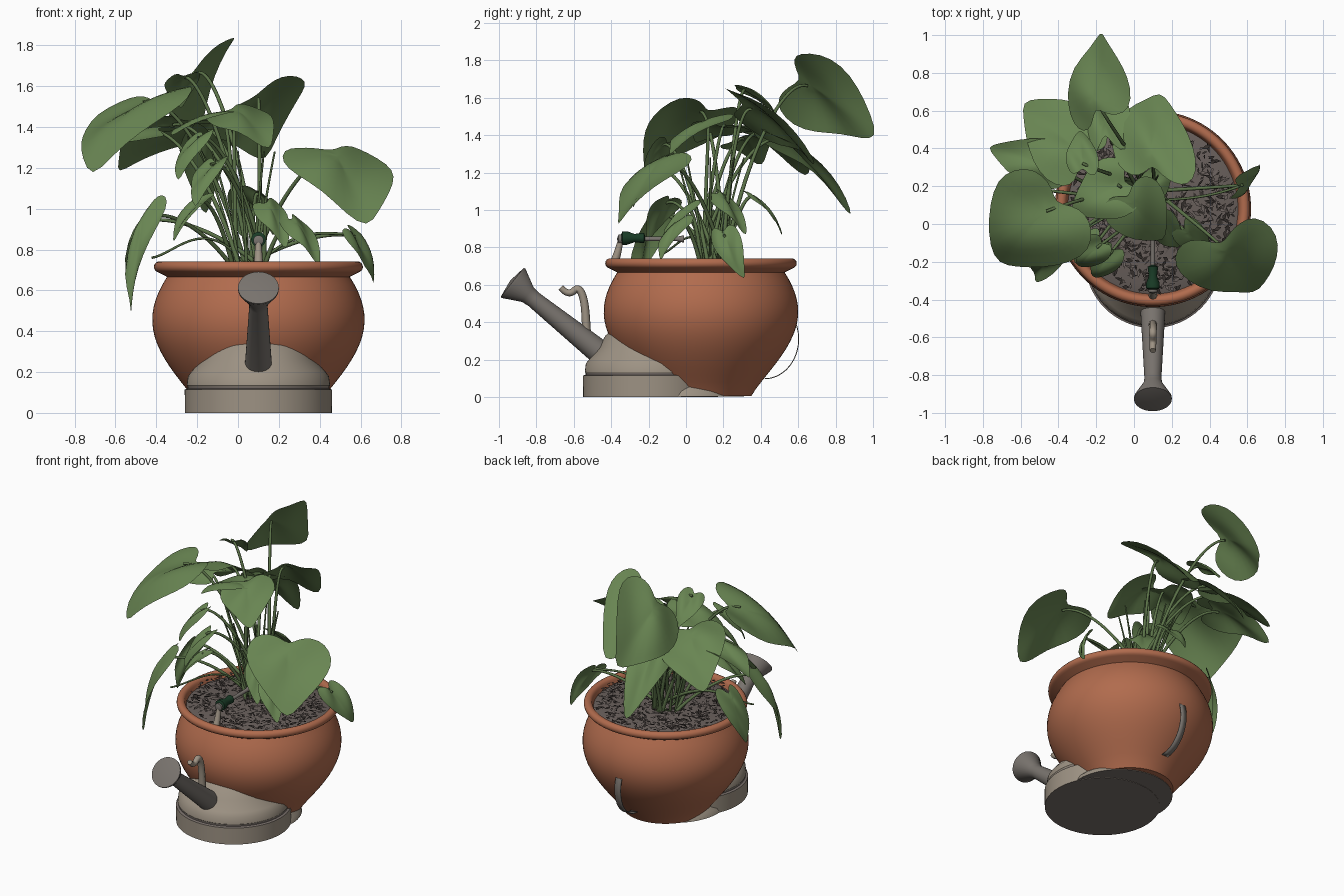
import bpy, bmesh, math, random
from math import sin, cos, pi, radians, tau
from mathutils import Vector

random.seed(4)
cube = bpy.data.objects.get("Cube")
if cube:
    bpy.data.objects.remove(cube)


def material(name, *rgb):
    m = bpy.data.materials.new(name)
    m.use_nodes = True
    m.diffuse_color = (*rgb, 1)
    m.node_tree.nodes["Principled BSDF"].inputs["Base Color"].default_value = (*rgb, 1)
    return m


TERRACOTTA = material("terracotta", .44, .148, .075)
PEWTER = material("weathered metal", .34, .29, .23)
IRON = material("dull metal", .19, .172, .155)
BASE = material("dark underside", .19, .16, .145)
SOIL = material("soil", .14, .115, .105)
CHIP = material("dark bark", .035, .028, .025)
LEAF = material("leaf green", .14, .235, .085)
STEM = material("stem green", .105, .17, .065)
GRIP = material("dark green", .01, .045, .02)


def finish(bm, name, mats, angle=40):
    mesh = bpy.data.meshes.new(name)
    bm.to_mesh(mesh)
    bm.free()
    ob = bpy.data.objects.new(name, mesh)
    bpy.context.collection.objects.link(ob)
    for m in mats:
        mesh.materials.append(m)
    bpy.ops.object.select_all(action='DESELECT')
    ob.select_set(True)
    bpy.context.view_layer.objects.active = ob
    if angle:
        bpy.ops.object.shade_smooth_by_angle(angle=radians(angle))
    return ob


def underside_or_groove(face):
    return int(face.normal.z < -.9 or .116 < face.calc_center_median().z < .13)


def lathe(name, profile, mats, origin, axis=(0, 0, 1), segs=64, rule=None):
    """Revolve (radius, height) points around an axis."""
    bm = bmesh.new()
    turn = Vector((0, 0, 1)).rotation_difference(Vector(axis))
    rings = []
    for r, h in profile:
        angles = [tau * i / segs for i in range(segs)]
        rings.append([bm.verts.new(turn @ Vector((r * cos(a), r * sin(a), h)) + Vector(origin))
                      for a in angles])
    for low, high in zip(rings, rings[1:]):
        for i in range(segs):
            j = (i + 1) % segs
            bm.faces.new((low[i], low[j], high[j], high[i]))
    bmesh.ops.remove_doubles(bm, verts=bm.verts, dist=.00001)
    bmesh.ops.recalc_face_normals(bm, faces=bm.faces)
    bm.normal_update()
    if rule:
        for f in bm.faces:
            f.material_index = rule(f)
    return finish(bm, name, mats)


def tube(name, points, mat, radius, taper=1.0):
    """Rounded rod along a smooth path."""
    curve = bpy.data.curves.new(name, 'CURVE')
    curve.dimensions = '3D'
    curve.bevel_depth, curve.bevel_resolution, curve.resolution_u = radius, 2, 8
    curve.use_fill_caps = True
    spline = curve.splines.new('NURBS')
    last = len(points) - 1
    spline.points.add(last)
    for i, (knot, p) in enumerate(zip(spline.points, points)):
        knot.co = (*p, 1)
        knot.radius = 1 + (taper - 1) * i / last
    spline.use_endpoint_u = True
    spline.order_u = min(4, last + 1)
    curve.materials.append(mat)
    ob = bpy.data.objects.new(name, curve)
    bpy.context.collection.objects.link(ob)


# Pot: swelling belly, rolled lip, inner wall
CENTRE = Vector((.1, .08, .006))
belly = []
for i in range(19):
    z = .66 * i / 18
    belly.append((.27 + .25 * sin(pi / 2 * z / .45) ** 1.15, z))
lip = [(.485 + .027 * cos(radians(a)), .709 + .027 * sin(radians(a))) for a in range(-75, 200, 25)]
lathe("pot", [(0, 0), *belly, *lip, (.44, .66), (0, .66)], [TERRACOTTA], CENTRE, segs=96)

# Soil bed and scattered bark chips
lathe("soil", [(.452, .69), (.4, .705), (0, .715)], [SOIL], CENTRE)
bm = bmesh.new()
for i in range(1000):
    a, r = random.uniform(0, tau), .44 * math.sqrt(random.random())
    c = CENTRE + Vector((r * cos(a), r * sin(a), random.uniform(.71, .73)))
    t = random.uniform(0, pi)
    long = Vector((cos(t), sin(t), random.uniform(-.3, .3))) * random.uniform(.012, .03)
    wide = Vector((-sin(t), cos(t), random.uniform(-.4, .4))) * random.uniform(.004, .011)
    f = bm.faces.new([bm.verts.new(p) for p in (c - long, c - wide, c + long, c + wide)])
    f.material_index = int(i % 5 > 1)
finish(bm, "bark_chips", [SOIL, CHIP], 0)

# Watering can body, foot, spout and rose
lathe("can_body", [(0, 0), (.36, 0), (.361, .114), (.347, .119), (.347, .129), (.351, .135),
                   (.345, .18), (.325, .205), (.275, .265), (.24, .33), (.2, .36), (0, .38)],
      [PEWTER, BASE], (.1, -.19, 0), rule=underside_or_groove)
lathe("can_foot", [(0, 0), (.33, 0), (.32, .03), (.25, .1), (0, .1)],
      [PEWTER, BASE], (.1, -.02, .002), rule=underside_or_groove)
lathe("spout", [(0, 0), (.068, 0), (.045, .5), (.05, .54), (.1, .635), (.1, .645), (0, .66)],
      [IRON], (.1, -.425, .21), Vector((0, -.78, .625)), segs=32)

# Handle: hooked front end and a flat strap behind the pot
hook = [(-.53, .3), (-.535, .42), (-.54, .53), (-.585, .61), (-.62, .53), (-.67, .585)]
tube("handle_hook", [(.1, y, z) for y, z in hook], PEWTER, .024, .7)
bm = bmesh.new()
rows = []
for a in range(-90, 61, 10):
    y, z = .42 + .18 * cos(radians(a)), .31 + .21 * sin(radians(a))
    rows.append([bm.verts.new((x, y, z)) for x in (.077, .123)])
for a, b in zip(rows, rows[1:]):
    bm.faces.new((a[0], a[1], b[1], b[0]))
strap = finish(bm, "handle_strap", [IRON])
strap.modifiers.new("thickness", 'SOLIDIFY').thickness = .005

# Small valve lying over the soil
FORWARD = (0, -1, 0)
lathe("valve_rod", [(0, 0), (.02, 0), (.012, .04), (.012, .32), (.025, .33), (.025, .35), (0, .36)],
      [IRON], (.1, -.01, .845), FORWARD, segs=20)
lathe("valve_grip", [(0, 0), (.028, .01), (.022, .06), (.036, .1), (.036, .125), (0, .14)],
      [GRIP], (.1, -.215, .85), FORWARD, segs=20)
tube("valve_stem", [(.1, -.35, .84), (.1, -.36, .78), (.1, -.39, .7)], PEWTER, .014, 1.8)

# Heart-shaped leaf outline: (along, half width), mirrored
HEART = [(0, 0), (-.1, .22), (-.15, .5), (-.1, .8), (.1, 1), (.33, .93), (.58, .64), (.82, .28)]
OUTLINE = HEART + [(1, 0)] + [(a, -h) for a, h in HEART[:0:-1]]
RINGS = 4
CROWN = Vector((.06, .13, .69))


def leaf(name, base, tip, side):
    """Arched heart-shaped blade with its stalk."""
    base, side = Vector(base), Vector(side)
    axis = Vector(tip) - base
    up = axis.cross(side).normalized()
    if up.z < 0:
        up = -up
    size, phase = axis.length, random.uniform(0, tau)
    bm = bmesh.new()

    def point(a, h):
        lift = .4 * a * (1 - a) - .1 * h * h + .06 * abs(h) + .04 * sin(phase + 6 * a + 4 * h)
        return bm.verts.new(base + axis * a + side * h + up * size * lift)

    hub = point(.1, 0)
    rings = [[point(.1 + (a - .1) * k / RINGS, h * k / RINGS) for a, h in OUTLINE]
             for k in range(1, RINGS + 1)]
    for i in range(len(OUTLINE)):
        j = (i + 1) % len(OUTLINE)
        bm.faces.new((hub, rings[0][i], rings[0][j]))
        for low, high in zip(rings, rings[1:]):
            bm.faces.new((low[i], high[i], high[j], low[j]))
    bm.normal_update()
    if sum((f.normal for f in bm.faces), Vector()).dot(up) < 0:
        bmesh.ops.reverse_faces(bm, faces=bm.faces)
    blade = finish(bm, name, [LEAF], 180)
    blade.modifiers.new("smooth", 'SUBSURF').levels = 1
    a = random.uniform(0, tau)
    root = CROWN + Vector((cos(a), sin(a), 0)) * .08
    d = base - root
    low = root + Vector((d.x * .25, d.y * .25, d.z * .55))
    high = root + Vector((d.x * .75, d.y * .75, d.z + .03))
    tube(name + "_stalk", [root, low, high, base + up * size * .03 + axis * .08], STEM, .012, .65)


# Large leaves: stalk end, tip, half-width vector
for name, *spec in (
    ("leaf_big_right", (-.43, .1, 1.54), (-.73, -.22, 1.16), (.22, -.21, .05)),
    ("leaf_top_back", (-.19, .61, 1.68), (-.16, 1.02, 1.37), (.17, .07, .19)),
    ("leaf_back_left", (.1, .31, 1.55), (.14, .7, 1.22), (.23, -.06, .12)),
    ("leaf_back_right", (-.29, .37, 1.42), (-.59, .64, 1.15), (.15, .16, -.06)),
    ("leaf_far_right", (-.4, .3, 1.38), (-.78, .41, 1.22), (.06, .13, .02)),
    ("leaf_low_back", (-.15, .47, 1.4), (-.15, .88, .93), (.14, .02, .02)),
    ("leaf_upper", (-.27, .3, 1.65), (-.28, .5, 1.48), (.09, 0, .02)),
    ("leaf_middle", (-.03, .14, 1.48), (.16, -.09, 1.28), (.14, .11, .03)),
    ("leaf_middle_right", (-.06, .22, 1.45), (-.34, .05, 1.35), (.08, -.15, .03)),
    ("leaf_big_left", (.46, -.1, 1.27), (.63, -.36, .89), (.26, .11, -.01)),
    ("leaf_small_left", (.56, .2, .88), (.66, .32, .62), (.03, .08, .02)),
    ("leaf_hanging_front", (-.43, -.14, .99), (-.51, -.28, .45), (.06, -.06, .02)),
    ("leaf_hanging_side", (-.45, .18, .96), (-.53, .1, .6), (.04, .08, 0)),
):
    leaf(name, *spec)

# Small leaves hanging outward from the crown: direction, reach, height
for name, degrees, reach, height in (
    ("front", 237, .33, 1.23), ("front_upper", 225, .34, 1.36), ("front_low", 222, .33, 1.05),
    ("centre_low", 305, .14, 1.02), ("left_low", 322, .26, .94),
    ("inner", 60, .05, 1.08), ("inner_back", 97, .22, 1.08),
):
    out = Vector((cos(radians(degrees)), sin(radians(degrees)), 0))
    base = Vector((CROWN.x, CROWN.y, height)) + out * reach
    across = Vector((-out.y, out.x, .2)) * .085
    leaf("leaf_" + name, base, base + out * .17 - Vector((0, 0, .23)), across)

# Bare young stalks and trailing tendrils
for i in range(8):
    out = Vector((cos(tau * i / 8), sin(tau * i / 8), 0))
    path = [CROWN + out * r + Vector((-r / 3, 0, z)) for r, z in ((.05, 0), (.08, .26), (.18, .59))]
    tube(f"young_stalk_{i}", path, STEM, .009, .5)
tube("tendril_right", [CROWN, (-.15, .05, 1), (-.3, -.05, .78), (-.42, -.14, .76)], STEM, .006)
tube("tendril_left", [CROWN, (.3, .12, .95), (.45, .16, .86), (.56, .2, .88)], STEM, .007)
